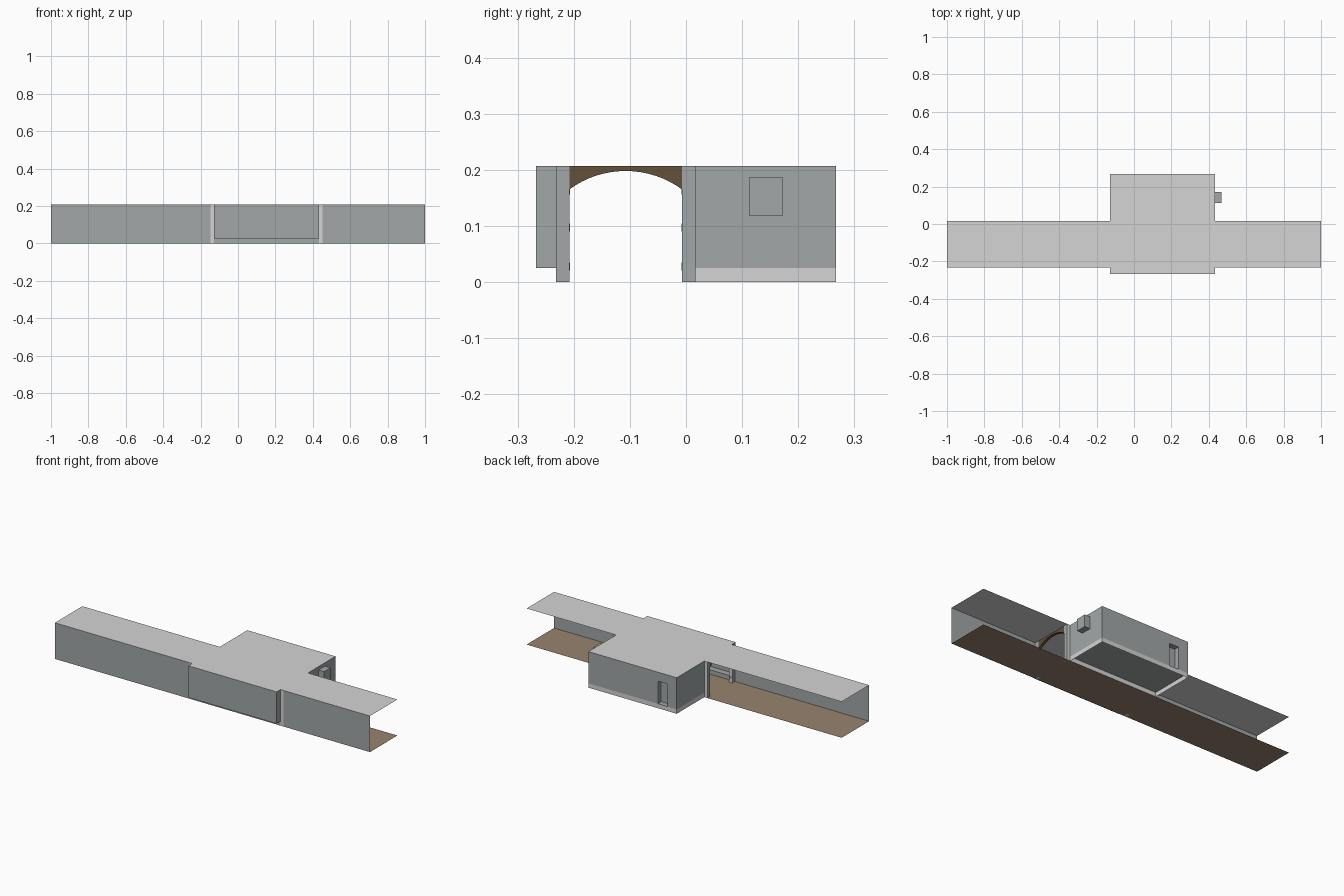
import bpy, bmesh, math

if "Cube" in bpy.data.objects:
    bpy.data.objects.remove(bpy.data.objects["Cube"])

def material(name, rgb):
    m = bpy.data.materials.new(name)
    m.diffuse_color = (*rgb, 1)
    m.use_nodes = True
    m.node_tree.nodes["Principled BSDF"].inputs["Base Color"].default_value = m.diffuse_color
    return m

LIGHT = material("light_grey", (0.66, 0.66, 0.66))
WALL = material("blue_grey", (0.36, 0.39, 0.395))
FLOOR = material("brown_floor", (0.31, 0.23, 0.155))
WOOD = material("dark_wood", (0.125, 0.08, 0.043))
TAN = material("tan_metal", (0.50, 0.28, 0.13))

# Main dimensions
TOP, STEP = 0.207, 0.025
X0, X1 = -0.128, 0.432            # room sides
YF, YB = -0.267, 0.267            # room front and back
CF, CB = -0.232, 0.017            # corridor front and back
POST_X, POST_Y = 0.02, 0.024

def make(name, verts, faces, mats):
    me = bpy.data.meshes.new(name)
    me.from_pydata(verts, [], faces)
    for m in mats:
        me.materials.append(m)
    ob = bpy.data.objects.new(name, me)
    bpy.context.collection.objects.link(ob)
    return ob

def place(axis, pos, a, b):
    p = [a, b]
    p.insert(axis, pos)
    return tuple(p)

def panel(name, mat, axis, pos, a0, a1, b0, b1, flip=False):
    """Flat rectangle across one axis; a and b are the other two axes in order."""
    v = [place(axis, pos, a, b) for a, b in ((a0, b0), (a1, b0), (a1, b1), (a0, b1))]
    f = (0, 3, 2, 1) if flip else (0, 1, 2, 3)
    return make(name, v, [f], [mat])

def niche_wall(name, mat, axis, pos, a, b, hole_a, hole_b, depth, flip=False):
    """Flat wall with a rectangular niche pushed by depth along the axis."""
    rect = lambda p, q, d: [place(axis, pos + d, s, t) for s, t in
                            ((p[0], q[0]), (p[1], q[0]), (p[1], q[1]), (p[0], q[1]))]
    v = rect(a, b, 0) + rect(hole_a, hole_b, 0) + rect(hole_a, hole_b, depth)
    f = [(8, 9, 10, 11)]
    for i in range(4):
        j = (i + 1) % 4
        f += [(i, j, 4 + j, 4 + i), (4 + i, 4 + j, 8 + j, 8 + i)]
    if flip:
        f = [q[::-1] for q in f]
    return make(name, v, f, [mat])

def box(name, mats, x0, x1, y0, y1, z0, z1):
    v = [(x, y, z) for x in (x0, x1) for y in (y0, y1) for z in (z0, z1)]
    f = [(0, 1, 3, 2), (4, 6, 7, 5), (0, 4, 5, 1), (2, 3, 7, 6), (0, 2, 6, 4), (1, 5, 7, 3)]
    return make(name, v, f, mats)

# Corridor floor, roof and front walls
panel("corridor_floor", FLOOR, 2, 0, -1, 1, CF, CB)
panel("corridor_roof", LIGHT, 2, TOP, -1, 1, CF, CB)
panel("corridor_wall_left", WALL, 1, CF, -1, X0 - POST_X, 0, TOP)
panel("corridor_wall_right", WALL, 1, CF, X1 + POST_X, 1, 0, TOP)

# Room roof and raised floors, in front of and behind the corridor
for tag, y0, y1 in (("front", YF, CF), ("back", CB, YB)):
    panel("room_roof_" + tag, LIGHT, 2, TOP, X0, X1, y0, y1)
    panel("room_floor_" + tag, WALL, 2, STEP, X0, X1, y0, y1)
panel("front_step", WALL, 1, CF, X0, X1, 0, STEP)
panel("back_step", LIGHT, 1, CB, X0, X1, 0, STEP)

# Room walls, with a window niche on the right and a door niche at the back
panel("room_front_wall", WALL, 1, YF, X0, X1, STEP, TOP)
panel("bay_side_left", WALL, 0, X0, YF, CF, STEP, TOP, True)
panel("bay_side_right", WALL, 0, X1, YF, CF, STEP, TOP)
panel("room_left_wall", WALL, 0, X0, CB, YB, STEP, TOP, True)
niche_wall("room_right_wall", WALL, 0, X1, (CB, YB), (STEP, TOP),
           (0.113, 0.172), (0.118, 0.187), 0.035)
niche_wall("room_back_wall", WALL, 1, YB, (X0, X1), (STEP, TOP),
           (-0.068, -0.008), (STEP + 0.001, 0.155), -0.03, True)

# Light skirting under the room walls
panel("skirting_left", LIGHT, 0, X0, CB, YB, 0, STEP, True)
panel("skirting_right", LIGHT, 0, X1, CB, YB, 0, STEP)
panel("skirting_back", LIGHT, 1, YB, X0, X1, 0, STEP, True)

# Arched portals where the corridor meets the room
def arch(name, x0, x1):
    ya, yb, spring, rise, n = CF + POST_Y, CB - POST_Y, 0.165, 0.033, 16
    half, mid = (yb - ya) / 2, (ya + yb) / 2
    r = (half * half + rise * rise) / (2 * rise)
    sweep = math.asin(half / r)
    prof = [(ya, TOP)]
    for i in range(n + 1):
        t = -sweep + 2 * sweep * i / n
        prof.append((mid + r * math.sin(t), spring + rise - r + r * math.cos(t)))
    prof.append((yb, TOP))
    k = len(prof)
    v = [(x, y, z) for x in (x0, x1) for y, z in prof]
    f = [tuple(range(k))[::-1], tuple(range(k, 2 * k))]
    f += [(i, (i + 1) % k, k + (i + 1) % k, k + i) for i in range(k - 1)]
    return make(name, v, f, [WOOD])

for side, x0 in (("left", X0 - POST_X), ("right", X1)):
    x1 = x0 + POST_X
    arch("arch_" + side, x0 + 0.002, x1 - 0.002)
    for tag, y0 in (("front", CF), ("back", CB - POST_Y)):
        post = box(f"post_{side}_{tag}", [LIGHT, WALL], x0, x1, y0, y0 + POST_Y, 0, TOP)
        for p in post.data.polygons:      # faces along the corridor match the walls
            p.material_index = 1 if abs(p.normal.x) > 0.5 else 0
        # Thin tan bands on the inner face of the post
        inner = y0 + POST_Y if tag == "front" else y0
        for i, z in enumerate((0.028, 0.097, 0.163)):
            box(f"band_{side}_{tag}_{i}", [TAN], x0 + 0.004, x1 - 0.004,
                inner - 0.001, inner + 0.001, z - 0.007, z + 0.007)
